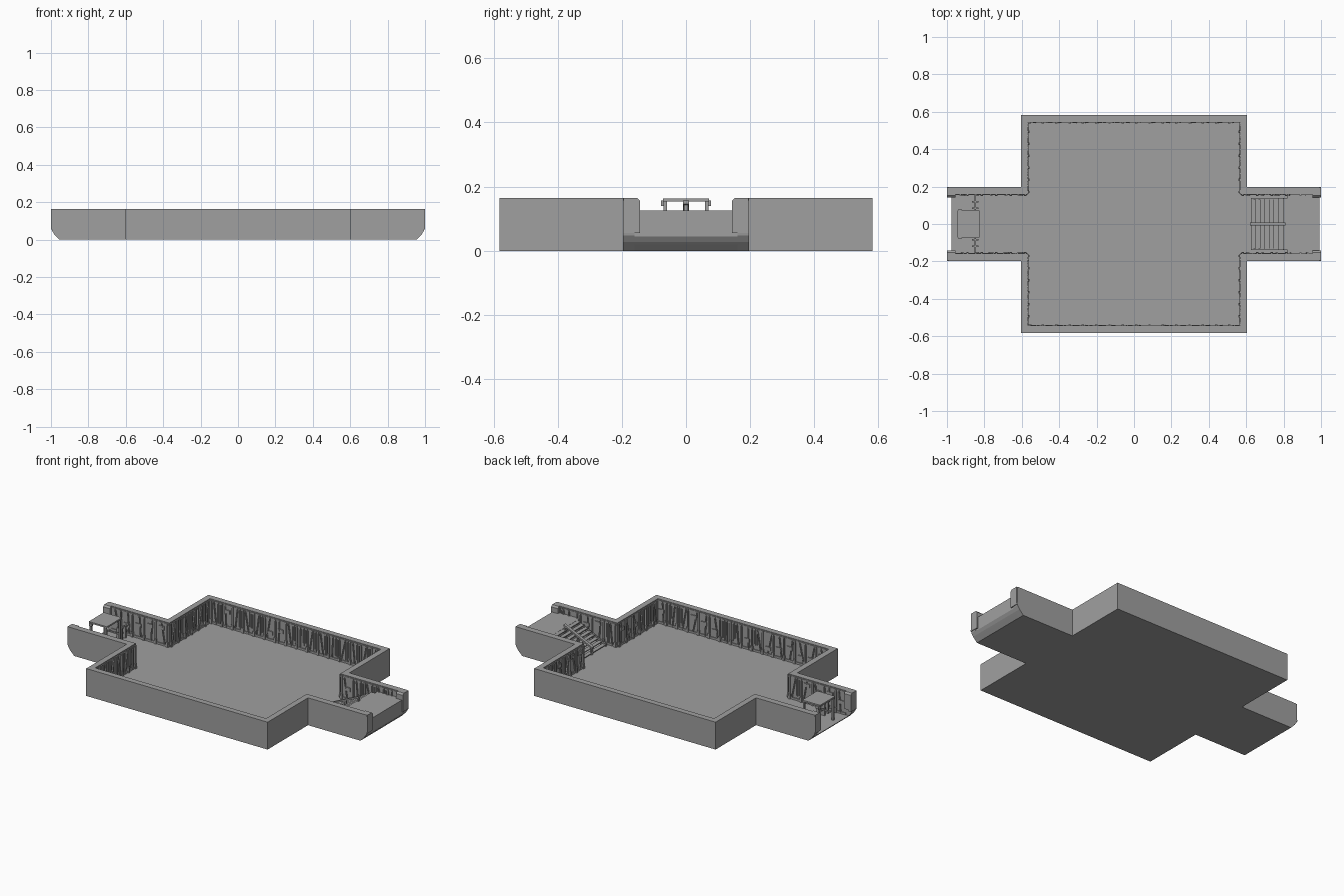
import bpy, bmesh, math, random
from mathutils import Matrix, Vector

random.seed(4)
if "Cube" in bpy.data.objects:
    bpy.data.objects.remove(bpy.data.objects["Cube"])

grey = bpy.data.materials.new("plain grey")
grey.use_nodes = True
grey.diffuse_color = (0.35, 0.35, 0.35, 1)
grey.node_tree.nodes["Principled BSDF"].inputs["Base Color"].default_value = (0.35, 0.35, 0.35, 1)

TOP, FLOOR, DECK = 0.165, 0.02, 0.125
ROOM_X, ROOM_Y, WALL = 0.605, 0.582, 0.035
ARM_Y, ARM_IN = 0.197, 0.16


def finish(name, bm):
    bmesh.ops.recalc_face_normals(bm, faces=bm.faces)
    mesh = bpy.data.meshes.new(name)
    bm.to_mesh(mesh)
    bm.free()
    mesh.materials.append(grey)
    obj = bpy.data.objects.new(name, mesh)
    bpy.context.collection.objects.link(obj)
    return obj


def add_box(bm, lo, hi, frame=Matrix()):
    lo, hi = Vector(lo), Vector(hi)
    place = Matrix.Translation((lo + hi) / 2) @ Matrix.Diagonal((hi - lo).to_4d())
    bmesh.ops.create_cube(bm, size=1, matrix=frame @ place)


def add_prism(bm, points, a, b, axis):
    """Extrude a flat outline from a to b along the axis."""
    def spot(p, d):
        return {"x": (d, *p), "y": (p[0], d, p[1]), "z": (*p, d)}[axis]
    face = bm.faces.new([bm.verts.new(spot(p, a)) for p in points])
    ext = bmesh.ops.extrude_face_region(bm, geom=[face])
    shift = Vector(spot((0, 0), b - a))
    verts = [v for v in ext["geom"] if isinstance(v, bmesh.types.BMVert)]
    bmesh.ops.translate(bm, verts=verts, vec=shift)


# Room floor and C-shaped walls on both sides
bm = bmesh.new()
add_box(bm, (-ROOM_X, -ROOM_Y, 0), (ROOM_X, ROOM_Y, FLOOR))
finish("room_floor", bm)
ix, iy = ROOM_X - WALL, ROOM_Y - WALL
for side, label in ((1, "back"), (-1, "front")):
    outline = [(-ROOM_X, ARM_IN), (-ROOM_X, ROOM_Y), (ROOM_X, ROOM_Y), (ROOM_X, ARM_IN),
               (ix, ARM_IN), (ix, iy), (-ix, iy), (-ix, ARM_IN)]
    bm = bmesh.new()
    add_prism(bm, [(x, y * side) for x, y in outline], 0, TOP, "z")
    finish(label + "_room_wall", bm)

# Corridor arms: floor, walls with a curved lower end, and end caps
wall_profile = [(ROOM_X, 0), (0.955, 0), (0.982, 0.028), (0.995, 0.048), (0.998, 0.07),
                (0.998, 0.155), (0.99, TOP), (ROOM_X, TOP)]
floor_profile = [(ROOM_X, 0), (0.955, 0), (0.975, FLOOR), (ROOM_X, FLOOR)]
cap_outline = [(ARM_Y - 0.002, 0.063), (ARM_Y - 0.002, TOP), (0.153, TOP),
               (0.143, 0.155), (0.143, 0.063)]
for sx, label in ((1, "left"), (-1, "right")):
    bm = bmesh.new()
    add_prism(bm, [(x * sx, z) for x, z in floor_profile], -ARM_IN, ARM_IN, "y")
    finish(label + "_arm_floor", bm)
    bm = bmesh.new()
    for sy in (1, -1):
        add_prism(bm, [(x * sx, z) for x, z in wall_profile], sy * ARM_IN, sy * ARM_Y, "y")
    finish(label + "_arm_walls", bm)
    bm = bmesh.new()
    for sy in (1, -1):
        add_prism(bm, [(y * sy, z) for y, z in cap_outline], sx * 0.955, sx, "x")
        add_box(bm, (min(sx, sx * 0.985), min(sy * 0.143, sy * ARM_Y), 0.055),
                (max(sx, sx * 0.985), max(sy * 0.143, sy * ARM_Y), 0.063))
    finish(label + "_arm_end_caps", bm)


def wall_dressing(name, start, end, inward):
    """Ribs, leaning struts, pipes and plates along an inner wall."""
    s, e = Vector((*start, 0)), Vector((*end, 0))
    u, n, up = (e - s).normalized(), Vector((*inward, 0)), Vector((0, 0, 1))
    frame = Matrix((u, n, up)).transposed().to_4x4()
    frame.translation = s
    length, lo, hi = (e - s).length, FLOOR, TOP - 0.006
    bm = bmesh.new()
    add_box(bm, (0, -0.002, lo), (length, 0.005, lo + 0.012), frame)
    add_box(bm, (0, -0.002, hi - 0.012), (length, 0.003, hi), frame)
    bays = max(2, round(length / 0.07))
    step = length / bays
    for i in range(bays):
        mid = (i + 0.5) * step
        # upright rib with a thicker foot
        x = mid - step * 0.4
        add_box(bm, (x, -0.002, lo), (x + 0.009, 0.008, hi), frame)
        add_box(bm, (x - 0.002, -0.002, lo), (x + 0.011, 0.011, lo + 0.03), frame)
        # leaning strut
        lean = Matrix.Translation((mid, 0, (lo + hi) / 2)) @ Matrix.Rotation(
            math.radians(random.uniform(-13, 13)), 4, "Y")
        add_box(bm, (-0.003, -0.002, -0.066), (0.003, 0.007, 0.066), frame @ lean)
        # slim pipes or a small plate
        if random.random() < 0.55:
            for k in range(3):
                px = mid + step * 0.2 + k * 0.008
                if px < length - 0.005:
                    add_box(bm, (px, -0.002, random.uniform(lo, 0.07)),
                            (px + 0.004, 0.005, hi), frame)
        else:
            z = random.uniform(0.05, 0.12)
            add_box(bm, (mid - step * 0.1, -0.002, z),
                    (mid + step * 0.4, 0.006, z + 0.022), frame)
    finish(name, bm)


for sy, end_name in ((1, "back"), (-1, "front")):
    wall_dressing(end_name + "_wall_dressing", (-ix, sy * iy), (ix, sy * iy), (0, -sy))
    for sx, side_name in ((1, "left"), (-1, "right")):
        tag = end_name + "_" + side_name
        wall_dressing(tag + "_side_dressing", (sx * ix, sy * ARM_IN), (sx * ix, sy * iy), (-sx, 0))
        wall_dressing(tag + "_arm_dressing", (sx * ix, sy * ARM_IN),
                      (sx * 0.955, sy * ARM_IN), (0, -sy))

# Raised deck at the end of the left arm
bm = bmesh.new()
add_prism(bm, [(0.82, 0), (0.955, 0), (0.982, 0.028), (0.993, 0.045), (0.993, DECK), (0.82, DECK)],
          -ARM_IN, ARM_IN, "y")
finish("raised_deck", bm)

# Stairs down into the room
bm = bmesh.new()
steps, foot, head = 8, 0.625, 0.82
run, rise = (head - foot) / steps, (DECK - FLOOR) / steps
for i in range(steps):
    x, z = foot + i * run, FLOOR + (i + 1) * rise
    add_box(bm, (x, -0.135, z - 0.006), (x + run, 0.135, z - 0.001))
finish("stair_treads", bm)
bm = bmesh.new()
for y in (-0.138, 0.13):
    add_prism(bm, [(foot, FLOOR), (foot + 0.03, FLOOR), (head, DECK - 0.018), (head, DECK),
                   (foot, FLOOR + 0.014)], y, y + 0.008, "y")
finish("stair_stringers", bm)

# Centre handrail on posts
bm = bmesh.new()
add_prism(bm, [(0.62, 0.058), (0.81, 0.146), (0.81, 0.156), (0.62, 0.068)], -0.009, 0.009, "y")
for x, top in ((0.625, 0.06), (0.715, 0.102), (0.8, 0.142)):
    add_box(bm, (x, -0.006, FLOOR), (x + 0.008, 0.006, top))
finish("stair_handrail", bm)

# Table in the right arm
bm = bmesh.new()
add_box(bm, (-0.945, -0.072, 0.154), (-0.825, 0.072, 0.163))
finish("table_top", bm)
bm = bmesh.new()
for x in (-0.94, -0.84):
    for y in (-0.07, 0.06):
        add_box(bm, (x, y, FLOOR), (x + 0.01, y + 0.01, 0.156))
for sy in (1, -1):
    add_box(bm, (-0.94, sy * 0.066 - 0.004, 0.06), (-0.83, sy * 0.066 + 0.004, 0.068))
    add_box(bm, (-0.94, sy * 0.073 - 0.005, 0.14), (-0.92, sy * 0.073 + 0.005, 0.156))
finish("table_legs", bm)

# Low barriers between the table and the walls
bm = bmesh.new()
for sy in (1, -1):
    for z in (0.045, 0.075):
        add_box(bm, (-0.853, sy * 0.115 - 0.04, z), (-0.845, sy * 0.115 + 0.04, z + 0.008))
    for y in (0.085, 0.12):
        add_box(bm, (-0.867, sy * y - 0.004, FLOOR), (-0.831, sy * y + 0.004, 0.088))
finish("low_barriers", bm)
